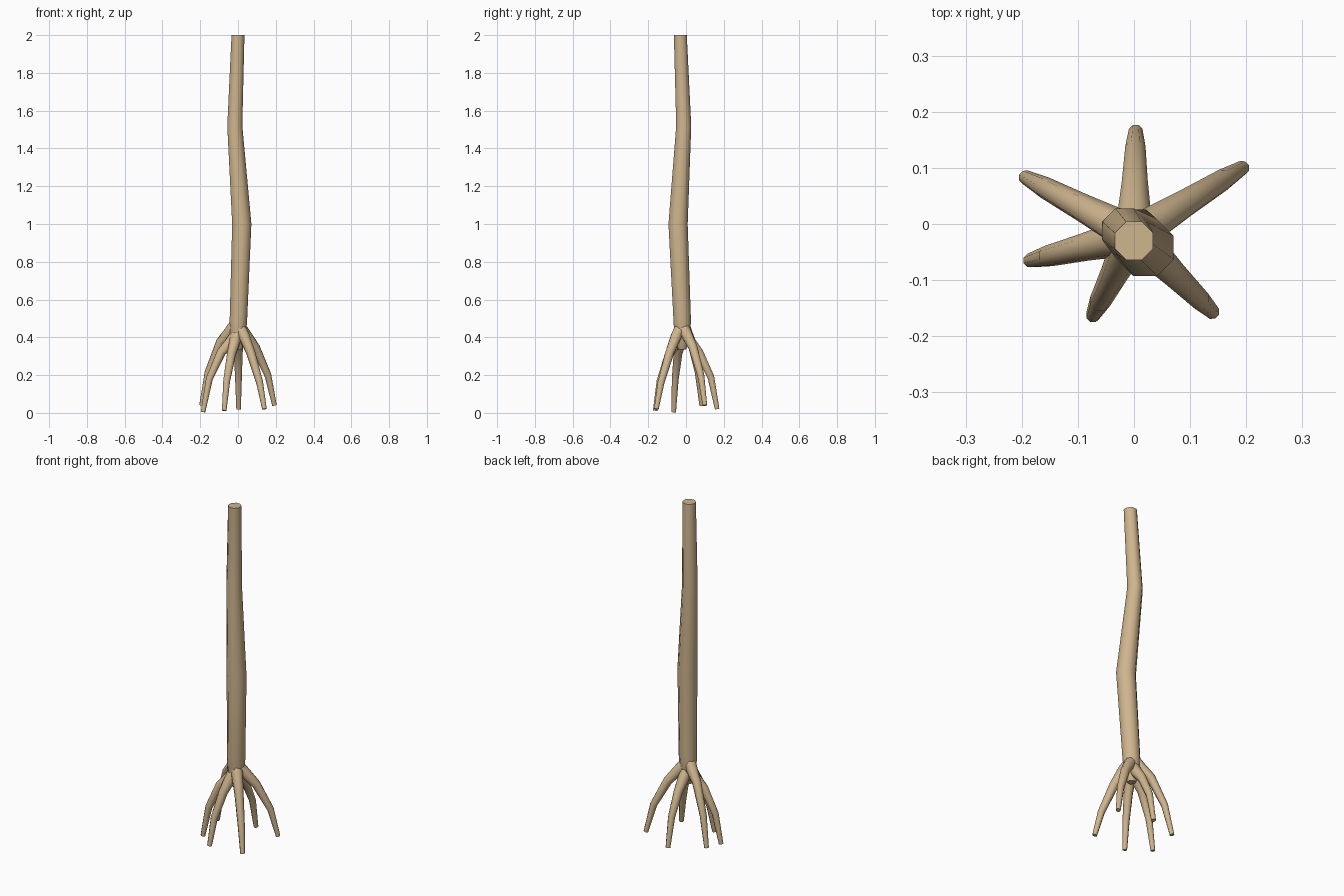
import bpy, bmesh, math
from mathutils import Vector

if "Cube" in bpy.data.objects:
    bpy.data.objects.remove(bpy.data.objects["Cube"])

SIDES = 8
mat = bpy.data.materials.new("pale_wood")
mat.diffuse_color = (0.62, 0.46, 0.27, 1)
mat.use_nodes = True
mat.node_tree.nodes["Principled BSDF"].inputs["Base Color"].default_value = mat.diffuse_color


def tube(name, path, flat_end=False):
    """Closed tapered tube through (x, y, z, radius) points."""
    pts = [Vector(p[:3]) for p in path]
    bm = bmesh.new()
    rings = []
    for i, p in enumerate(pts):
        t = (pts[min(i + 1, len(pts) - 1)] - pts[max(i - 1, 0)]).normalized()
        if flat_end and i == len(pts) - 1:
            t = Vector((0, 0, 1))
        u = (Vector((1, 0, 0)) - t * t.x).normalized()
        v = t.cross(u)
        ring = []
        for k in range(SIDES):
            a = 2 * math.pi * (k + 0.5) / SIDES
            ring.append(bm.verts.new(p + (u * math.cos(a) + v * math.sin(a)) * path[i][3]))
        rings.append(ring)
    for r0, r1 in zip(rings, rings[1:]):
        for k in range(SIDES):
            n = (k + 1) % SIDES
            bm.faces.new((r0[k], r0[n], r1[n], r1[k]))
    bm.faces.new(rings[0][::-1])
    bm.faces.new(rings[-1])
    bmesh.ops.recalc_face_normals(bm, faces=bm.faces)
    me = bpy.data.meshes.new(name)
    bm.to_mesh(me)
    bm.free()
    me.materials.append(mat)
    ob = bpy.data.objects.new(name, me)
    bpy.context.collection.objects.link(ob)
    bpy.ops.object.select_all(action='DESELECT')
    ob.select_set(True)
    bpy.context.view_layer.objects.active = ob
    bpy.ops.object.shade_smooth_by_angle(angle=math.radians(50))
    return ob


# Gently kinked trunk, tapering to a blunt underside between the roots
tube("trunk", [
    (0.0, -0.02, 0.335, 0.022), (0.0, -0.02, 0.37, 0.036),
    (0.0, -0.02, 0.42, 0.046), (0.002, -0.02, 0.49, 0.050),
    (0.020, -0.042, 1.0, 0.055), (-0.017, -0.012, 1.52, 0.043),
    (0.0, -0.03, 2.0, 0.037)], True)

# Arching stilt roots: tip x, y, z; height of knee, shoulder and start
roots = [
    (0.193, 0.100, 0.04, 0.20, 0.345, 0.43),
    (0.003, 0.165, 0.02, 0.19, 0.32, 0.40),
    (-0.193, 0.083, 0.04, 0.215, 0.375, 0.45),
    (-0.185, -0.065, 0.005, 0.18, 0.32, 0.39),
    (-0.073, -0.163, 0.012, 0.17, 0.31, 0.40),
    (0.140, -0.157, 0.02, 0.16, 0.32, 0.43),
]
hub = Vector((0.0, -0.02))
for i, (x, y, z, knee, shoulder, start) in enumerate(roots):
    tip = Vector((x, y))
    path = []
    for f, h, r in ((0.06, start + 0.02, 0.034), (0.22, start - 0.02, 0.031),
                    (0.48, shoulder, 0.025), (0.82, knee, 0.0195), (1.0, z, 0.013)):
        q = hub.lerp(tip, f)
        path.append((q.x, q.y, h, r))
    tube(f"root_{i + 1}", path)
